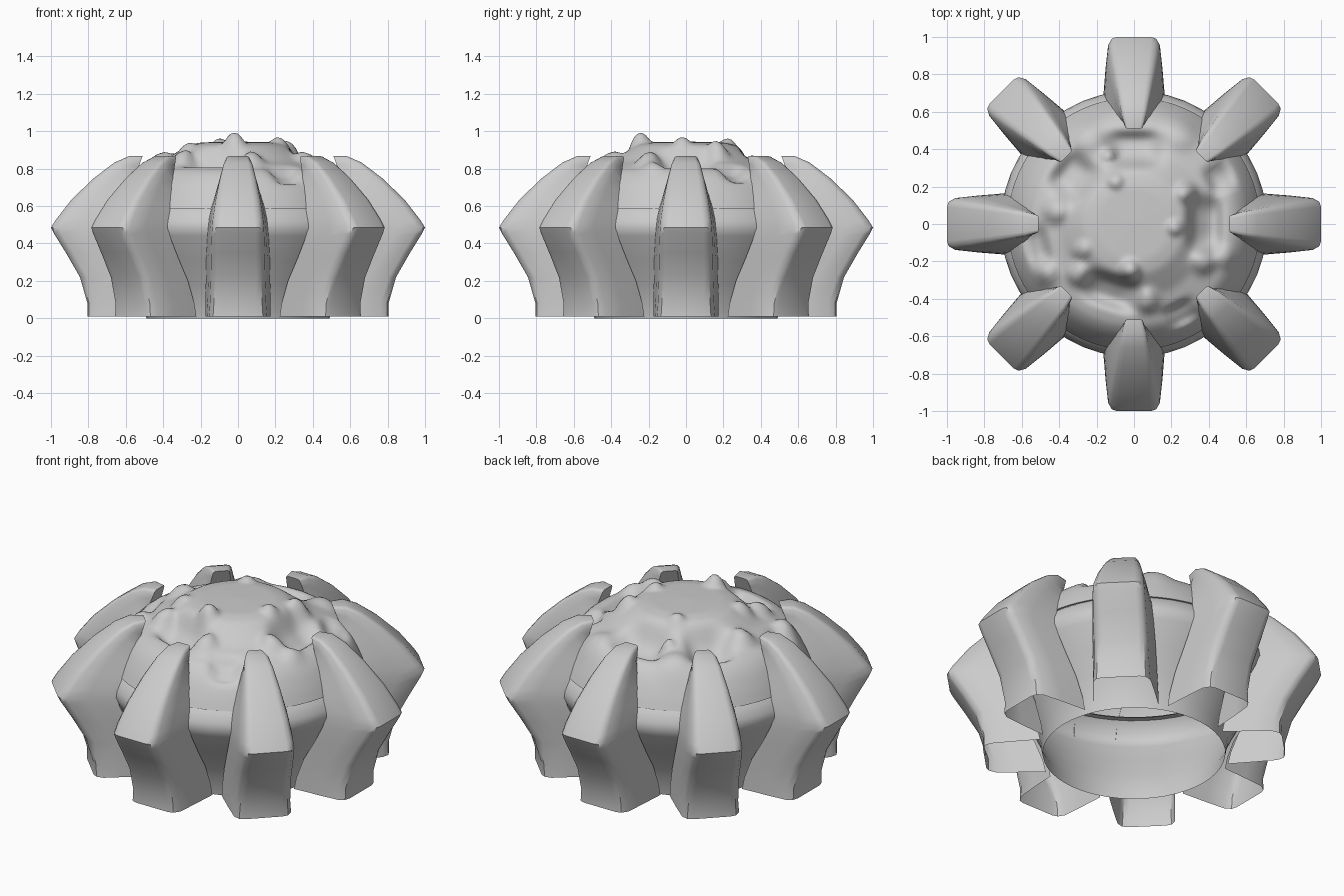
import bpy, bmesh, math
from math import sin, cos, pi, exp

if "Cube" in bpy.data.objects:
    bpy.data.objects.remove(bpy.data.objects["Cube"])


def finish(name, bm, angle=40):
    bmesh.ops.recalc_face_normals(bm, faces=bm.faces)
    me = bpy.data.meshes.new(name)
    bm.to_mesh(me)
    bm.free()
    ob = bpy.data.objects.new(name, me)
    bpy.context.collection.objects.link(ob)
    bpy.ops.object.select_all(action='DESELECT')
    ob.select_set(True)
    bpy.context.view_layer.objects.active = ob
    bpy.ops.object.shade_smooth_by_angle(angle=math.radians(angle))
    return ob


def bridge(bm, rows, closed):
    for a, b in zip(rows, rows[1:]):
        n = len(a)
        for i in range(n if closed else n - 1):
            j = (i + 1) % n
            bm.faces.new((a[i], a[j], b[j], b[i]))


def interp(table, x):
    for (x0, z0), (x1, z1) in zip(table, table[1:]):
        if x <= x1:
            return z0 + (z1 - z0) * (x - x0) / (x1 - x0)
    return table[-1][1]


# bowl: open-bottomed shell, bulging at mid height
bowl = [(.49, 0), (.505, .08), (.55, .18), (.62, .31), (.695, .44), (.712, .48),
        (.705, .52), (.68, .57), (.65, .60)]
bm = bmesh.new()
N = 48
rows = [[bm.verts.new((r * cos(2 * pi * i / N), r * sin(2 * pi * i / N), z)) for i in range(N)]
        for r, z in bowl]
bridge(bm, rows, True)
finish("bowl", bm)

# crust: domed cap with craters and knobs
dome = [(0, .945), (.2, .94), (.27, .925), (.34, .88), (.40, .84), (.5, .805),
        (.55, .785), (.60, .735), (.65, .645), (.675, .585)]
# x, y, radial half size, tangential half size, depth
pits = [(0, .40, .09, .14, .08), (-.32, .25, .10, .11, .08), (.38, 0, .09, .14, .08),
        (-.12, -.36, .08, .14, .08), (.25, -.48, .06, .08, .05),
        (.46, .25, .07, .07, .05), (-.52, -.12, .06, .10, .05)]
# x, y, radius, height
knobs = [(-.02, -.25, .05, .06), (-.10, .23, .04, .03), (-.30, -.27, .055, .05),
         (-.28, -.14, .045, .03), (.22, -.02, .04, .03), (.28, .17, .05, .05),
         (.37, -.20, .06, .05), (.07, -.41, .06, .05), (-.47, -.26, .06, .04),
         (-.42, .07, .06, .05), (.25, .48, .08, .03), (-.25, .47, .08, .03),
         (-.13, .37, .035, .05), (.48, -.18, .05, .03)]


def crust_z(x, y):
    r = math.hypot(x, y)
    z = sum(interp(dome, max(0, r + d)) for d in (-.015, 0, .015)) / 3 if r < .6 else interp(dome, r)
    for px, py, sr, st, depth in pits:
        pr = math.hypot(px, py)
        u = ((x * px + y * py) / pr - pr) / sr
        v = (-x * py + y * px) / pr / st
        z -= depth * exp(-(u ** 4 + v ** 4) * 1.2)
    for kx, ky, kr, h in knobs:
        d = ((x - kx) ** 2 + (y - ky) ** 2) / kr ** 2
        z += h * exp(-d ** 1.5)
    return z


bm = bmesh.new()
N, R = 112, 44
rows = []
for k in range(1, R + 1):
    r = .675 * k / R
    ring = [(r * cos(2 * pi * i / N), r * sin(2 * pi * i / N)) for i in range(N)]
    rows.append([bm.verts.new((x, y, crust_z(x, y))) for x, y in ring])
rows.append([bm.verts.new((.63 * cos(2 * pi * i / N), .63 * sin(2 * pi * i / N), .585)) for i in range(N)])
bridge(bm, rows, True)
mid = bm.verts.new((0, 0, crust_z(0, 0)))
for i in range(N):
    bm.faces.new((mid, rows[0][i], rows[0][(i + 1) % N]))
finish("crust", bm, 50)

# ribs: outer point, inner point, outer half width, inner half width
stations = [(.805, .01, .49, .01, .155, .175), (.805, .08, .505, .08, .15, .175),
            (.845, .22, .55, .20, .145, .172), (.92, .35, .62, .32, .143, .17),
            (.985, .455, .67, .42, .14, .165), (1.0, .485, .69, .48, .138, .16),
            (.975, .525, .68, .53, .135, .155), (.89, .635, .65, .60, .12, .14),
            (.77, .75, .62, .68, .098, .115), (.66, .833, .58, .74, .078, .09),
            (.58, .868, .56, .765, .064, .072), (.51, .868, .54, .785, .045, .055)]
for k in range(8):
    a = k * pi / 4
    bm = bmesh.new()
    rows = []
    for ro, zo, ri, zi, wo, wi in stations:
        row = []
        # t runs from the inner edge (0) to the outer face (1)
        for t, w in ((0, -wi), (.5, -(wo + wi) / 2), (.86, -wo), (.97, -wo * .86), (1, -wo * .66),
                     (1, wo * .66), (.97, wo * .86), (.86, wo), (.5, (wo + wi) / 2), (0, wi)):
            r, z = ri + (ro - ri) * t, zi + (zo - zi) * t
            row.append(bm.verts.new((r * cos(a) - w * sin(a), r * sin(a) + w * cos(a), z)))
        rows.append(row)
    bridge(bm, rows, False)
    bm.faces.new(rows[-1])
    finish(f"rib_{k + 1}", bm)
